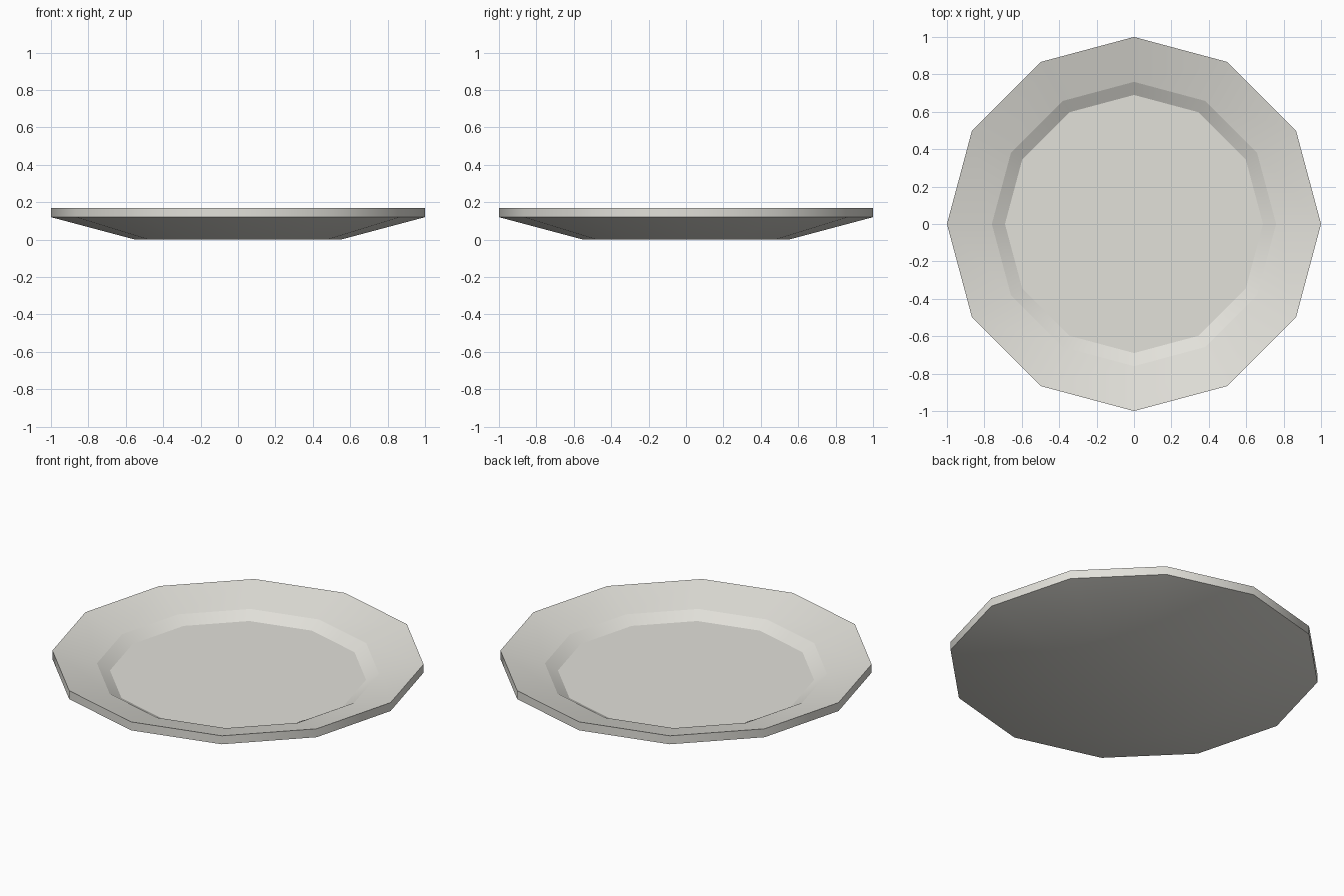
import bpy, bmesh, math

if "Cube" in bpy.data.objects:
    bpy.data.objects.remove(bpy.data.objects["Cube"])

SIDES = 12

# Off-white glaze
glaze = bpy.data.materials.new("off_white_ceramic")
glaze.diffuse_color = (0.76, 0.75, 0.70, 1.0)
glaze.use_nodes = True
glaze.node_tree.nodes["Principled BSDF"].inputs["Base Color"].default_value = glaze.diffuse_color

# Plate profile from underside to floor: radius, height, crisp edge
profile = [
    (0.55, 0.0, False),    # foot
    (1.00, 0.12, True),    # lower rim edge
    (1.00, 0.17, True),    # upper rim edge
    (0.76, 0.104, True),   # start of well
    (0.69, 0.065, True),   # floor edge
]

bm = bmesh.new()
rings = []
for r, z, _ in profile:
    rings.append([bm.verts.new((r * math.cos(2 * math.pi * i / SIDES),
                                r * math.sin(2 * math.pi * i / SIDES), z))
                  for i in range(SIDES)])

# Bands between rings
for a, b in zip(rings, rings[1:]):
    for i in range(SIDES):
        j = (i + 1) % SIDES
        bm.faces.new((a[i], a[j], b[j], b[i]))

# Underside and floor
bm.faces.new(list(reversed(rings[0])))
bm.faces.new(rings[-1])

for f in bm.faces:
    f.smooth = True

# Crisp edges between bands
for ring, (_, _, crisp) in zip(rings, profile):
    for i in range(SIDES):
        bm.edges.get((ring[i], ring[(i + 1) % SIDES])).smooth = not crisp

mesh = bpy.data.meshes.new("plate")
bm.to_mesh(mesh)
bm.free()
mesh.materials.append(glaze)
plate = bpy.data.objects.new("plate", mesh)
bpy.context.collection.objects.link(plate)
